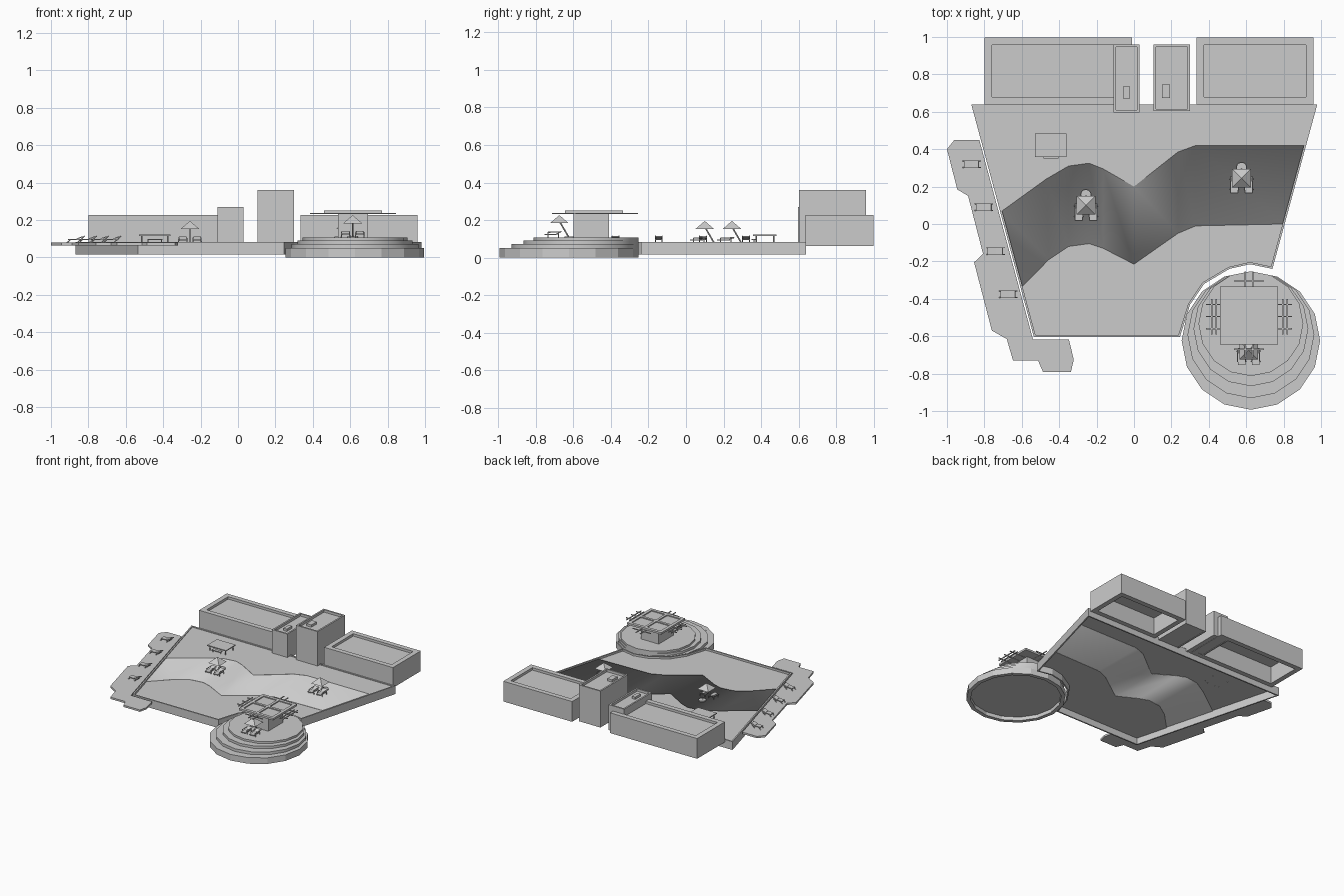
import bpy, bmesh, math
from mathutils import Vector

if "Cube" in bpy.data.objects:
    bpy.data.objects.remove(bpy.data.objects["Cube"])


def finish(name, bm, smooth=False):
    me = bpy.data.meshes.new(name)
    bmesh.ops.recalc_face_normals(bm, faces=bm.faces)
    bm.to_mesh(me)
    bm.free()
    ob = bpy.data.objects.new(name, me)
    bpy.context.collection.objects.link(ob)
    if smooth:
        bpy.ops.object.select_all(action='DESELECT')
        ob.select_set(True)
        bpy.context.view_layer.objects.active = ob
        bpy.ops.object.shade_smooth_by_angle(angle=math.radians(35))
    return ob


def box(name, x0, x1, y0, y1, z0, z1):
    return slab(name, [(x0, y0), (x1, y0), (x1, y1), (x0, y1)], z0, z1)


def slab(name, pts, z0, z1, rim=0):
    """Extruded outline; with rim > 0 only a wall of that thickness."""
    bm = bmesh.new()
    f = bm.faces.new([bm.verts.new((x, y, z0)) for x, y in pts])
    f.normal_update()
    if rim:
        bmesh.ops.inset_region(bm, faces=[f], thickness=rim, use_even_offset=True, use_boundary=True)
        bmesh.ops.delete(bm, geom=[f], context='FACES')
    r = bmesh.ops.extrude_face_region(bm, geom=bm.faces[:], use_keep_orig=True)
    bmesh.ops.translate(bm, verts=[v for v in r['geom'] if isinstance(v, bmesh.types.BMVert)],
                        vec=(0, 0, z1 - z0))
    return finish(name, bm)


def cone(name, loc, r1, r2, h, n, turn=0, smooth=False):
    bm = bmesh.new()
    bmesh.ops.create_cone(bm, cap_ends=True, segments=n, radius1=r1, radius2=r2, depth=h)
    ob = finish(name, bm, smooth)
    ob.location = (loc[0], loc[1], loc[2] + h / 2)
    ob.rotation_euler.z = turn
    return ob


def rod(name, a, b, r):
    a, b = Vector(a), Vector(b)
    ob = cone(name, (0, 0, 0), r, r, (b - a).length, 6)
    ob.location = (a + b) / 2
    ob.rotation_euler = (b - a).to_track_quat('Z', 'Y').to_euler()
    return ob


# main platform: rim wall around a stepped floor
arc = [(0.74, -0.24), (0.62, -0.215), (0.51, -0.24), (0.375, -0.32), (0.30, -0.43), (0.245, -0.605)]
outline = [(-0.87, 0.64), (0.98, 0.64)] + arc + [(-0.535, -0.605)]
slab("platform_rim", outline, 0.016, 0.084, rim=0.011)
wave_back = [(-0.712, 0.065), (-0.47, 0.24), (-0.35, 0.31), (-0.24, 0.325), (-0.165, 0.295),
             (0, 0.2), (0.235, 0.385), (0.33, 0.42), (0.915, 0.42)]
wave_front = [(-0.603, -0.34), (-0.455, -0.19), (-0.35, -0.12), (-0.24, -0.105), (-0.165, -0.13),
              (0, -0.215), (0.235, -0.05), (0.33, -0.01), (0.80, 0)]
zb, zm, zf = 0.078, 0.073, 0.068
bm = bmesh.new()


def loop(pts, z):
    return [bm.verts.new((x, y, z)) for x, y in pts]


b_hi, b_lo = loop(wave_back, zb), loop(wave_back, zm)
f_hi, f_lo = loop(wave_front, zm), loop(wave_front, zf)
bm.faces.new(b_hi + loop([(0.97, 0.635), (-0.862, 0.635)], zb))
front = [(0.733, -0.235)] + [(x - 0.004, y + 0.006) for x, y in arc[1:-1]] + [(0.24, -0.6), (-0.53, -0.6)]
bm.faces.new(f_lo + loop(front, zf))
for i in range(8):
    bm.faces.new((b_lo[i], b_lo[i + 1], f_hi[i + 1], f_hi[i])).smooth = True
    bm.faces.new((b_lo[i], b_lo[i + 1], b_hi[i + 1], b_hi[i])).smooth = True
    bm.faces.new((f_lo[i], f_lo[i + 1], f_hi[i + 1], f_hi[i])).smooth = True
finish("stepped_floor", bm)


# back buildings with parapet roofs
def building(name, x0, x1, y0, y1, z1, rim, closed):
    pts = [(x0, y0), (x1, y0), (x1, y1), (x0, y1)]
    slab(name + "_walls", pts, 0.062, z1, rim)
    e = rim * 0.9
    box(name + "_roof", x0 + e, x1 - e, y0 + e, y1 - e, 0.064 if closed else z1 - 0.025, z1 - 0.02)


building("left_hall", -0.80, -0.01, 0.638, 0.998, 0.228, 0.04, False)
building("right_hall", 0.335, 0.96, 0.638, 0.998, 0.228, 0.04, False)
building("short_tower", -0.11, 0.03, 0.597, 0.96, 0.27, 0.013, True)
building("tall_tower", 0.105, 0.30, 0.603, 0.96, 0.36, 0.013, True)
box("short_tower_vent", -0.055, -0.025, 0.668, 0.737, 0.25, 0.269)
box("tall_tower_vent", 0.15, 0.193, 0.675, 0.745, 0.34, 0.359)

# round terrace: discs tangent at the back, hollow base
cx, back = 0.625, -0.253
ring = [(cx + 0.37 * math.sin(i * math.pi / 8), back - 0.37 + 0.37 * math.cos(i * math.pi / 8)) for i in range(16)]
slab("terrace_base_ring", ring, 0, 0.05, rim=0.03)
for i, (r, z0, z1) in enumerate([(0.355, 0.03, 0.0495), (0.339, 0.048, 0.072),
                                 (0.307, 0.07, 0.092), (0.28, 0.09, 0.108)]):
    cone(f"terrace_step_{i}", (cx, back - r - (0.015 if i == 0 else 0), z0), r, r, z1 - z0, 16, smooth=True)

# pavilion with four shallow roof panels and pergola beams
box("pavilion_body", 0.535, 0.695, -0.60, -0.41, 0.1, 0.237)
box("pavilion_roof", 0.465, 0.765, -0.64, -0.34, 0.234, 0.242)
slab("roof_frame", [(0.46, -0.645), (0.77, -0.645), (0.77, -0.335), (0.46, -0.335)], 0.234, 0.25, rim=0.025)
box("roof_cross_x", 0.48, 0.75, -0.50, -0.48, 0.238, 0.25)
box("roof_cross_y", 0.605, 0.625, -0.62, -0.36, 0.238, 0.25)
t = 0.0035
for y in (-0.43, -0.495, -0.56):
    box("beam_x", 0.385, 0.845, y - t, y + t, 0.232, 0.238)
for x in (0.415, 0.44, 0.795, 0.82):
    box("side_batten", x - t, x + t, -0.59, -0.40, 0.232, 0.238)
for x in (0.595, 0.635):
    box("beam_y", x - t, x + t, -0.715, -0.255, 0.232, 0.238)
for y in (-0.305, -0.67):
    box("end_batten", 0.535, 0.695, y - t, y + t, 0.232, 0.238)


# parasol sets with a pair of loungers
def parasol(x, y, z):
    cone("parasol_base", (x, y + 0.147, z), 0.028, 0.028, 0.008, 12, smooth=True)
    rod("parasol_pole", (x, y + 0.14, z + 0.004), (x, y + 0.09, z + 0.09), 0.004)
    cone("parasol_canopy", (x, y + 0.09, z + 0.078), 0.071, 0.002, 0.042, 4, math.pi / 4)
    for s in (-1, 1):
        c = x + s * 0.038
        box("chair_seat", c - 0.02, c + 0.02, y + 0.01, y + 0.08, z + 0.016, z + 0.022)
        rod("chair_back_top", (c - 0.02, y + 0.1, z + 0.034), (c + 0.02, y + 0.1, z + 0.034), 0.003)
        ob = box("chair_back", -0.02, 0.02, 0, 0.028, 0, 0.005)
        ob.location, ob.rotation_euler.x = (c, y + 0.075, z + 0.018), 0.5
        for dx in (-0.021, 0.021):
            rod("chair_arm", (c + dx, y + 0.03, z + 0.03), (c + dx, y + 0.1, z + 0.032), 0.003)
            for dy in (0.03, 0.085):
                rod("chair_leg", (c + dx * 1.1, y + dy, z), (c + dx, y + dy, z + 0.031), 0.003)


parasol(-0.257, 0.01, 0.074)
parasol(0.575, 0.155, 0.074)
parasol(0.613, -0.765, 0.105)

# long table with bench
box("table_top", -0.53, -0.36, 0.358, 0.483, 0.114, 0.122)
for x in (-0.515, -0.375):
    for y in (0.373, 0.468):
        rod("table_leg", (x, y, 0.077), (x, y, 0.116), 0.004)
box("table_bench", -0.485, -0.405, 0.35, 0.375, 0.094, 0.1)
for x in (-0.48, -0.41):
    rod("bench_leg", (x, 0.362, 0.077), (x, 0.362, 0.096), 0.003)

# side deck along the left edge
deck = [(-0.827, 0.45), (-0.96, 0.45), (-1.0, 0.40), (-0.945, 0.185), (-0.887, 0.15), (-0.807, -0.16),
        (-0.855, -0.205), (-0.76, -0.57), (-0.68, -0.615), (-0.647, -0.73), (-0.513, -0.73),
        (-0.487, -0.79), (-0.337, -0.79), (-0.322, -0.725), (-0.348, -0.617), (-0.54, -0.617)]
slab("side_deck", deck, 0.064, 0.079)


# deck loungers with a raised head end
def lounger(x, y):
    parts = [box("lounger_seat", -0.045, 0.03, -0.02, 0.02, 0.016, 0.021),
             box("lounger_head", 0.01, 0.045, -0.02, 0.02, 0.016, 0.022)]
    parts[1].rotation_euler.y = -0.35
    for s in (-0.018, 0.018):
        for a, b in ((-0.05, -0.03), (0.005, 0.045)):
            parts.append(rod("lounger_leg", (a, s, 0), (b, s, 0.019 if a < 0 else 0.037), 0.003))
    root = bpy.data.objects.new("lounger", None)
    bpy.context.collection.objects.link(root)
    root.location = (x, y, 0.078)
    for p in parts:
        p.parent = root


for x, y in ((-0.865, 0.32), (-0.80, 0.09), (-0.737, -0.145), (-0.67, -0.375)):
    lounger(x, y)
